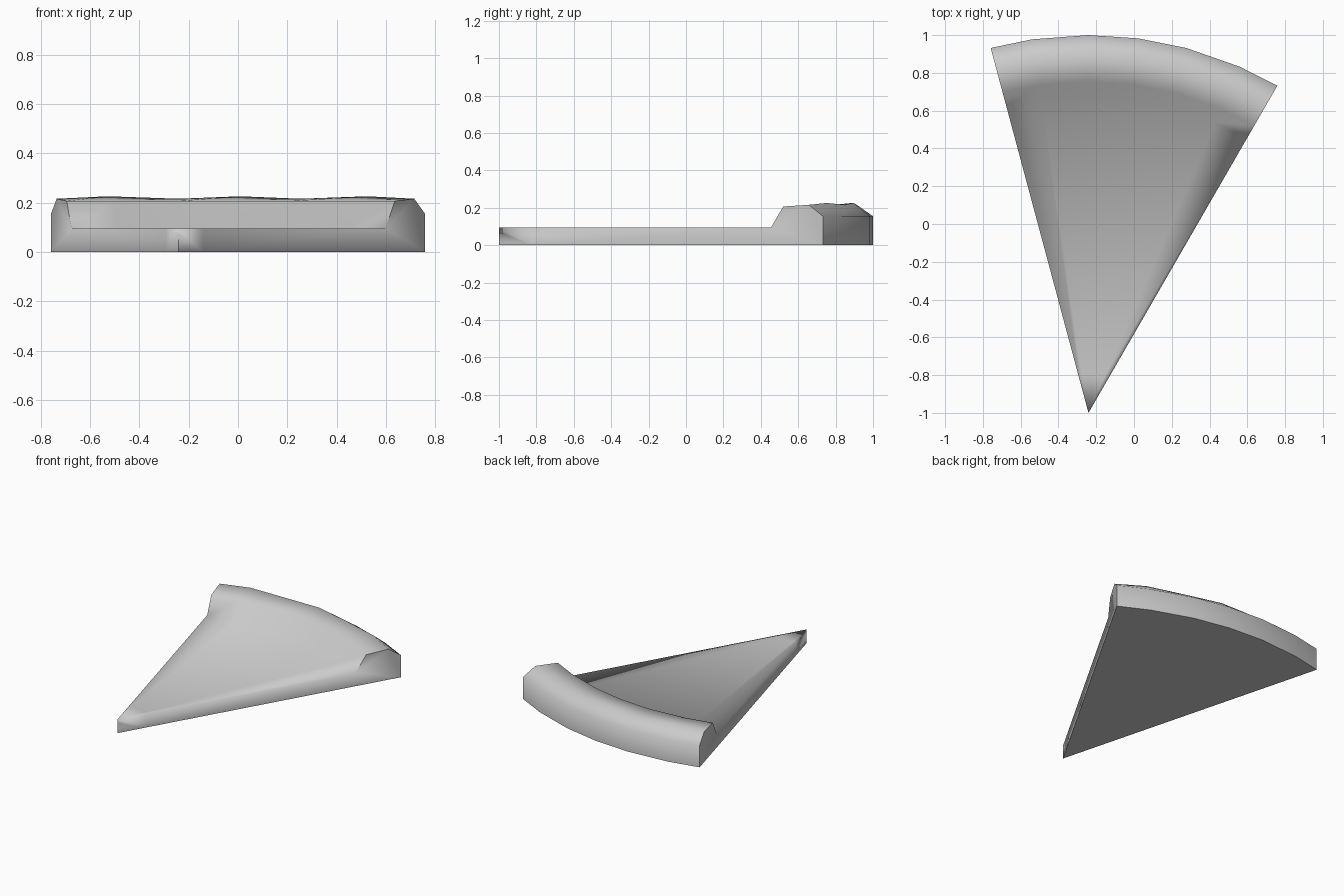
import bpy, bmesh
from math import sin, cos, radians

if "Cube" in bpy.data.objects:
    bpy.data.objects.remove(bpy.data.objects["Cube"])

APEX = (-0.241, -1.0)
ANGLES = [-15, -8.6, 0, 7.5, 15, 23.6, 30]      # measured from +y towards +x
CREST = [0.216, 0.226, 0.216, 0.226, 0.216, 0.226, 0.216]  # wavy crust top

bm = bmesh.new()


def point(r, angle, z):
    a = radians(angle)
    return bm.verts.new((APEX[0] + r * sin(a), APEX[1] + r * cos(a), z))


# Tip edge, split where the sharp dough edge meets the soft topping
tip_low, tip_mid, tip_top = (point(0, 0, z) for z in (0, 0.07, 0.096))

# Radial profile at each angle: topping, crust inner slope, crest, outer wall
columns = []
for angle, crest in zip(ANGLES, CREST):
    profile = [(0.2, 0.096), (1.68, 0.096), (1.755, 0.207),
               (1.913, crest), (2.0, 0.155), (2.0, 0)]
    columns.append([point(r, angle, z) for r, z in profile])

# Topping, crust and back wall
for a, b in zip(columns, columns[1:]):
    bm.faces.new((tip_top, b[0], a[0]))
    for i in range(5):
        bm.faces.new((a[i], b[i], b[i + 1], a[i + 1]))

# Two cut sides with flat crust ends
rims, ends = [], []
for col, angle in ((columns[0], ANGLES[0]), (columns[-1], ANGLES[-1])):
    low = [point(0.2, angle, 0), point(1.68, angle, 0)]
    bm.faces.new((tip_low, low[0], col[0], tip_top, tip_mid))
    bm.faces.new((low[0], low[1], col[1], col[0]))
    ends.append(bm.faces.new([low[1]] + col[:0:-1]))
    rims.append((low, col))

# Flat underside
underside = bm.faces.new([tip_low] + rims[0][0] + [c[5] for c in columns] + rims[1][0][::-1])
bmesh.ops.recalc_face_normals(bm, faces=bm.faces[:])

# Soft shading, with sharp underside rim, crust ends and lower tip edge
for f in bm.faces:
    f.smooth = True
for e in underside.edges:
    e.smooth = False
for face, (low, col) in zip(ends, rims):
    for e in face.edges:
        e.smooth = set(e.verts) == {low[1], col[1]}
bm.edges.get((tip_low, tip_mid)).smooth = False

mesh = bpy.data.meshes.new("pizza_slice")
bm.to_mesh(mesh)
bm.free()
bpy.context.collection.objects.link(bpy.data.objects.new("pizza_slice", mesh))
